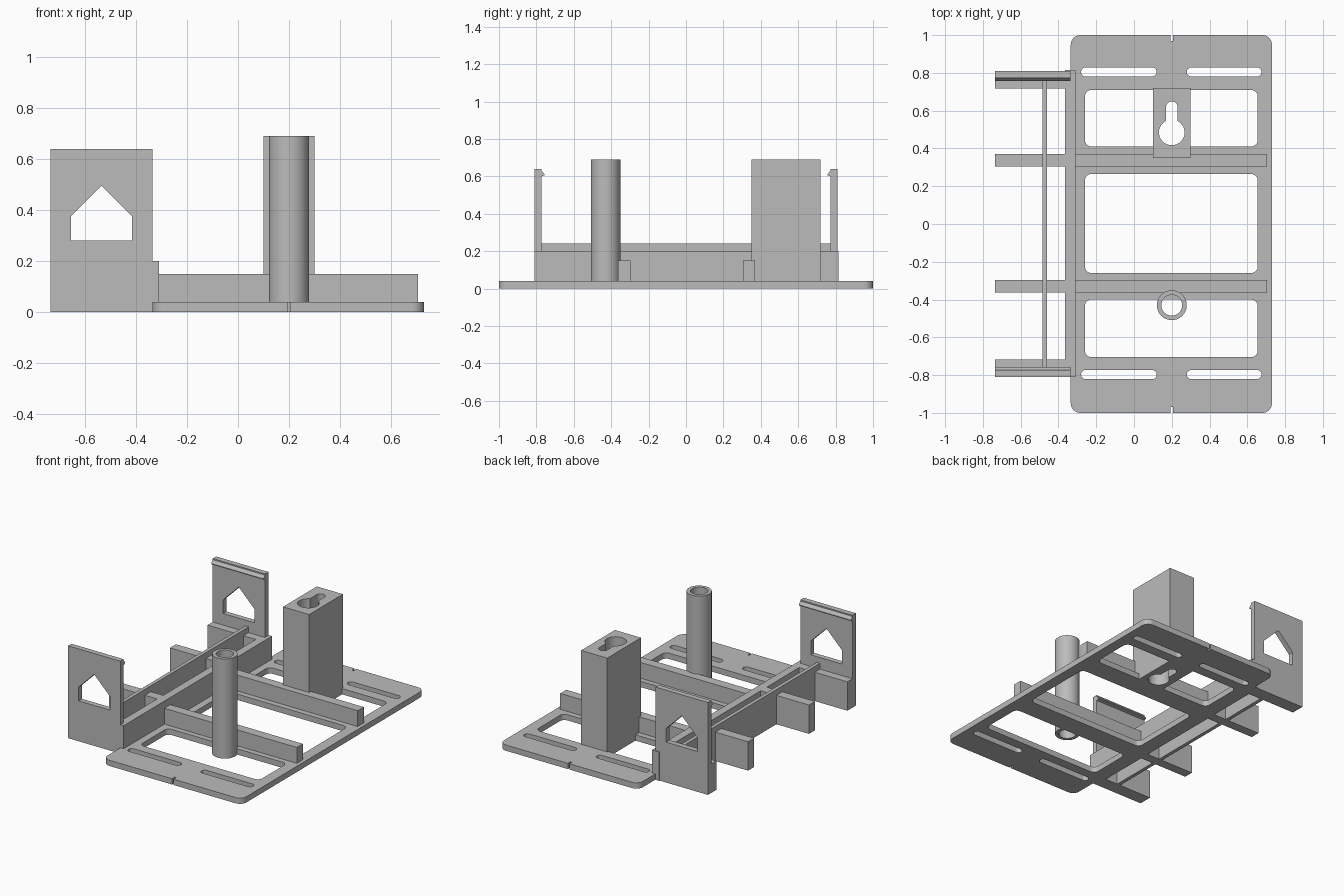
import bpy
import bmesh
from math import cos, sin, radians
from mathutils import Vector

cube = bpy.data.objects.get("Cube")
if cube:
    bpy.data.objects.remove(cube, do_unlink=True)

gray = bpy.data.materials.new("plain gray")
gray.use_nodes = True
gray.diffuse_color = (0.5, 0.5, 0.5, 1)
gray.node_tree.nodes["Principled BSDF"].inputs["Base Color"].default_value = (0.5, 0.5, 0.5, 1)


def arc(cx, cy, r, start, end, steps):
    angles = [radians(start + (end - start) * i / steps) for i in range(steps + 1)]
    return [(cx + r * cos(a), cy + r * sin(a)) for a in angles]


def circle(cx, cy, r, steps=48):
    return arc(cx, cy, r, 0, 360, steps)[:-1]


def rect(x0, x1, y0, y1, r=0):
    if r == 0:
        return [(x0, y0), (x1, y0), (x1, y1), (x0, y1)]
    return (arc(x1 - r, y1 - r, r, 0, 90, 8) + arc(x0 + r, y1 - r, r, 90, 180, 8)
            + arc(x0 + r, y0 + r, r, 180, 270, 8) + arc(x1 - r, y0 + r, r, 270, 360, 8))


# Axis order for an outline (u, v) extruded along w
AXES = {
    "z": lambda u, v, w: Vector((u, v, w)),
    "y": lambda u, v, w: Vector((u, w, v)),
    "x": lambda u, v, w: Vector((w, u, v)),
}


def extrude(name, outlines, low, high, axis="z"):
    """Extrude an outline; every further outline is a hole."""
    curve = bpy.data.curves.new(name + "_profile", "CURVE")
    curve.dimensions = "2D"
    curve.fill_mode = "BOTH"
    curve.extrude = (high - low) / 2
    for points in outlines:
        spline = curve.splines.new("POLY")
        spline.points.add(len(points) - 1)
        for point, (u, v) in zip(spline.points, points):
            point.co = (u, v, 0, 1)
        spline.use_cyclic_u = True
    helper = bpy.data.objects.new(name + "_profile", curve)
    bpy.context.collection.objects.link(helper)
    graph = bpy.context.evaluated_depsgraph_get()
    mesh = bpy.data.meshes.new_from_object(helper.evaluated_get(graph))
    bpy.data.objects.remove(helper, do_unlink=True)

    bm = bmesh.new()
    bm.from_mesh(mesh)
    bmesh.ops.remove_doubles(bm, verts=bm.verts, dist=1e-5)
    for vert in bm.verts:
        u, v, w = vert.co
        vert.co = AXES[axis](u, v, w + (low + high) / 2)
    bmesh.ops.recalc_face_normals(bm, faces=bm.faces)
    bm.to_mesh(mesh)
    bm.free()
    mesh.name = name
    mesh.materials.clear()
    mesh.materials.append(gray)
    obj = bpy.data.objects.new(name, mesh)
    bpy.context.collection.objects.link(obj)
    bpy.ops.object.select_all(action="DESELECT")
    obj.select_set(True)
    bpy.context.view_layer.objects.active = obj
    bpy.ops.object.shade_smooth_by_angle(angle=radians(30))
    return obj


def box(name, x0, x1, y0, y1, z0, z1):
    return extrude(name, [rect(x0, x1, y0, y1)], z0, z1)


# Base plate with rounded corners and a small notch in each end
def notch(side):
    return [(0.2 + side * dx, side * y) for dx, y in
            ((0.006, 1), (0.006, 0.97), (-0.006, 0.97), (-0.006, 1))]


rim = rect(-0.335, 0.73, -1, 1, 0.05)
rim = rim[:9] + notch(1) + rim[9:27] + notch(-1) + rim[27:]
holes = [rect(-0.26, 0.655, y0, y1, 0.035)
         for y0, y1 in ((0.41, 0.71), (-0.26, 0.265), (-0.705, -0.4))]
for y in (0.805, -0.797):
    for x0, x1 in ((-0.28, 0.12), (0.28, 0.675)):
        holes.append(rect(x0, x1, y - 0.024, y + 0.024, 0.0235))
extrude("base_plate", [rim] + holes, 0, 0.04)

# Cross ribs on the plate and their stubs beyond the wall
for side, y in (("back", 0.337), ("front", -0.33)):
    box(side + "_rib", -0.32, 0.705, y - 0.033, y + 0.033, 0.01, 0.15)
    box(side + "_stub", -0.735, -0.36, y - 0.033, y + 0.033, 0, 0.2)

# Long side wall and thin rail
box("side_wall", -0.365, -0.31, -0.81, 0.815, 0, 0.2)
box("thin_rail", -0.485, -0.46, -0.775, 0.775, 0, 0.24)

# End arms, each with an upright clip panel and a hooked lip
window = [(-0.655, 0.28), (-0.415, 0.28), (-0.415, 0.375), (-0.535, 0.495), (-0.655, 0.375)]
for side, s in (("back", 1), ("front", -1)):
    y0, y1 = sorted((s * 0.717, s * 0.81))
    box(side + "_arm", -0.735, -0.335, y0, y1, 0, 0.2)
    y0, y1 = sorted((s * 0.773, s * 0.81))
    extrude(side + "_panel", [rect(-0.735, -0.335, 0.19, 0.64), window], y0, y1, "y")
    hook = [(s * y, z) for y, z in ((0.78, 0.64), (0.757, 0.612), (0.757, 0.606), (0.773, 0.6), (0.78, 0.6))]
    extrude(side + "_hook", [hook], -0.735, -0.335, "x")

# Hollow post
extrude("tube_post", [circle(0.2, -0.43, 0.079), circle(0.2, -0.43, 0.055)], 0, 0.69)

# Block with a keyhole running through it
keyhole = arc(0.2, 0.485, 0.068, 117, 423, 36) + arc(0.2, 0.618, 0.031, 0, 180, 16)
extrude("keyhole_block", [rect(0.1, 0.3, 0.35, 0.72), keyhole], 0, 0.69)
